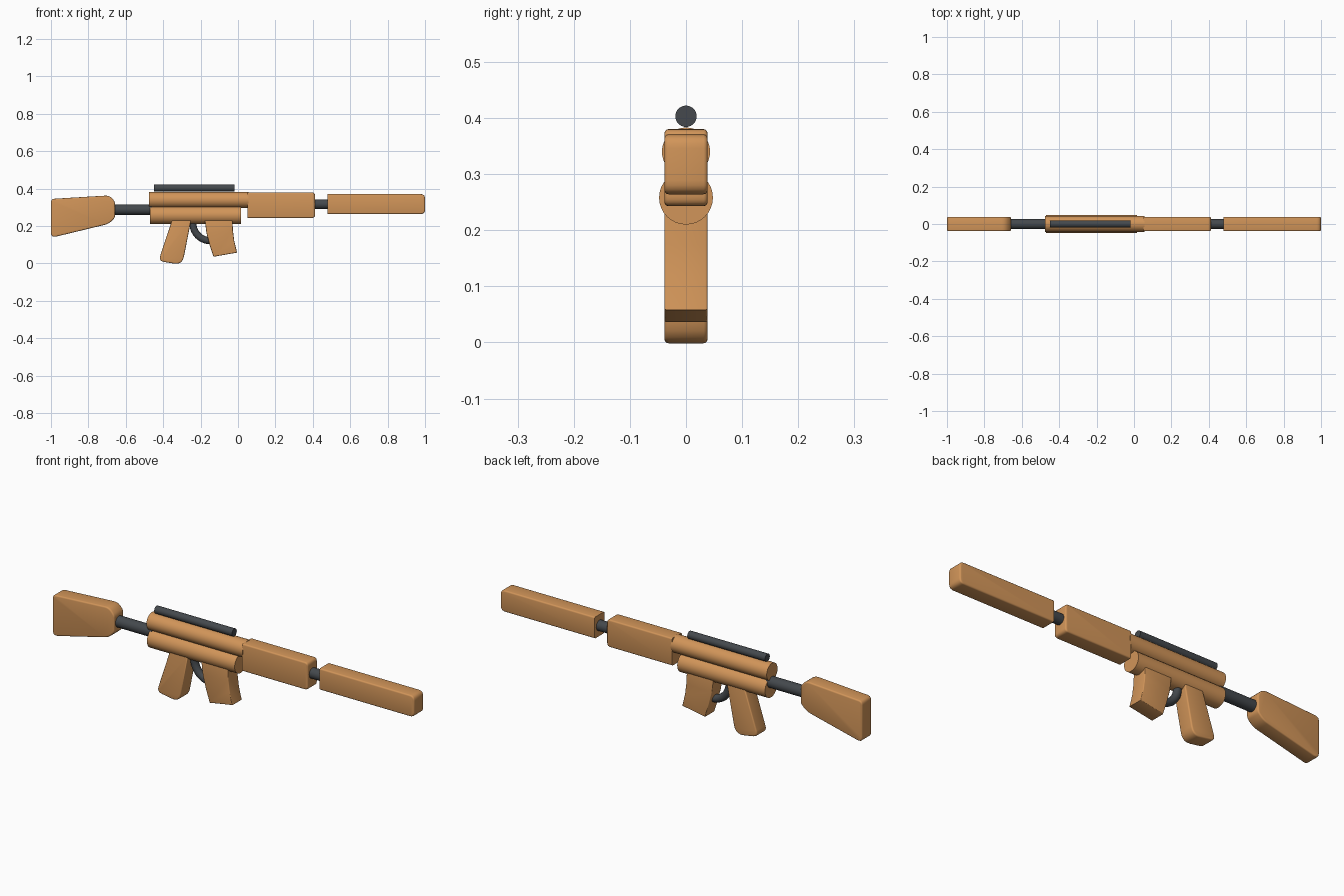
import bpy, bmesh, math
from mathutils import Vector

if "Cube" in bpy.data.objects:
    bpy.data.objects.remove(bpy.data.objects["Cube"])


def material(name, rgb):
    m = bpy.data.materials.new(name)
    m.diffuse_color = (*rgb, 1)
    m.use_nodes = True
    m.node_tree.nodes["Principled BSDF"].inputs["Base Color"].default_value = m.diffuse_color
    return m


WOOD = material("warm_wood", (0.64, 0.30, 0.10))
DARK = material("dark_metal", (0.058, 0.066, 0.074))
HALF = 0.0385  # half thickness of the flat parts


def finish(bm, name, mat):
    bmesh.ops.recalc_face_normals(bm, faces=bm.faces)
    me = bpy.data.meshes.new(name)
    bm.to_mesh(me)
    bm.free()
    me.materials.append(mat)
    ob = bpy.data.objects.new(name, me)
    bpy.context.collection.objects.link(ob)
    bpy.ops.object.select_all(action='DESELECT')
    ob.select_set(True)
    bpy.context.view_layer.objects.active = ob
    bpy.ops.object.shade_smooth_by_angle(angle=math.radians(35))
    return ob


def rounded(points, steps=5):
    """Outline from (x, z, corner radius) points."""
    out = []
    n = len(points)
    for i, (x, z, r) in enumerate(points):
        p = Vector((x, z))
        if r == 0:
            out.append(p)
            continue
        a = (Vector(points[i - 1][:2]) - p).normalized() * r
        b = (Vector(points[(i + 1) % n][:2]) - p).normalized() * r
        for k in range(steps + 1):
            t = k / steps
            out.append(p + a * (1 - t) ** 2 + b * t ** 2)
    return out


def slab(name, points, bevel=0.007, square_end=None):
    """Side outline extruded across y, with softened rims."""
    bm = bmesh.new()
    outline = rounded(points)
    face = bm.faces.new([bm.verts.new((p.x, -HALF, p.y)) for p in outline])
    ext = bmesh.ops.extrude_face_region(bm, geom=[face])
    new = [v for v in ext['geom'] if isinstance(v, bmesh.types.BMVert)]
    bmesh.ops.translate(bm, verts=new, vec=(0, 2 * HALF, 0))
    rims = []
    for e in bm.edges:
        a, b = (v.co for v in e.verts)
        at_end = square_end is not None and max(
            abs(a.x - square_end), abs(b.x - square_end)) < 1e-4
        if abs(a.y - b.y) < 1e-5 and not at_end:
            rims.append(e)
    bmesh.ops.bevel(bm, geom=rims, offset=bevel, segments=3, profile=0.5,
                    affect='EDGES', clamp_overlap=True)
    return finish(bm, name, WOOD)


def rod(name, x0, x1, z, r, mat, sides=32):
    """Round bar along x."""
    bm = bmesh.new()
    bmesh.ops.create_cone(bm, cap_ends=True, segments=sides,
                          radius1=r, radius2=r, depth=x1 - x0)
    for v in bm.verts:
        x, y, h = v.co
        v.co = ((x0 + x1) / 2 + h, y, z + x)
    return finish(bm, name, mat)


# Shoulder stock and its tube
slab("stock", [(-1.0, 0.345, 0.02), (-0.685, 0.364, 0.025), (-0.658, 0.33, 0.012),
               (-0.658, 0.245, 0.012), (-0.69, 0.212, 0.025), (-1.0, 0.137, 0.03)])
rod("stock_tube", -0.67, -0.46, 0.288, 0.028, DARK)

# Receiver made from two stacked dowels, sight rod on top
rod("upper_receiver", -0.476, 0.055, 0.340, 0.043, WOOD)
rod("lower_receiver", -0.47, 0.015, 0.258, 0.048, WOOD)
rod("sight_rod", -0.45, -0.02, 0.403, 0.019, DARK)

# Forward blocks joined by the barrel
slab("handguard", [(0.05, 0.38, 0), (0.412, 0.38, 0.018),
                   (0.412, 0.243, 0.018), (0.05, 0.243, 0)], square_end=0.05)
rod("barrel", 0.40, 0.49, 0.317, 0.026, DARK)
slab("muzzle_block", [(0.478, 0.371, 0), (1.0, 0.371, 0.025),
                      (1.0, 0.264, 0.025), (0.478, 0.264, 0)], square_end=0.478)

# Hand grip and curved magazine
slab("grip", [(-0.352, 0.235, 0), (-0.25, 0.235, 0),
              (-0.298, -0.008, 0.045), (-0.425, 0.013, 0.03)])
slab("magazine", [(-0.178, 0.235, 0), (-0.03, 0.235, 0), (-0.027, 0.175, 0),
                  (-0.02, 0.12, 0), (-0.005, 0.058, 0), (-0.131, 0.036, 0),
                  (-0.152, 0.10, 0), (-0.169, 0.165, 0)], bevel=0.004)

# Trigger guard: half ring swept from the receiver round to the magazine
bm = bmesh.new()
rings = []
for i in range(21):
    a = math.pi * (1 + i / 20)
    ring = []
    for j in range(16):
        b = math.tau * j / 16
        r = 0.093 + 0.019 * math.cos(b)
        ring.append(bm.verts.new((-0.148 + r * math.cos(a), 0.019 * math.sin(b),
                                  0.215 + r * math.sin(a))))
    rings.append(ring)
for p, q in zip(rings, rings[1:]):
    for j in range(16):
        k = (j + 1) % 16
        bm.faces.new((p[j], p[k], q[k], q[j]))
bm.faces.new(rings[0])
bm.faces.new(rings[-1])
finish(bm, "trigger_guard", DARK)
